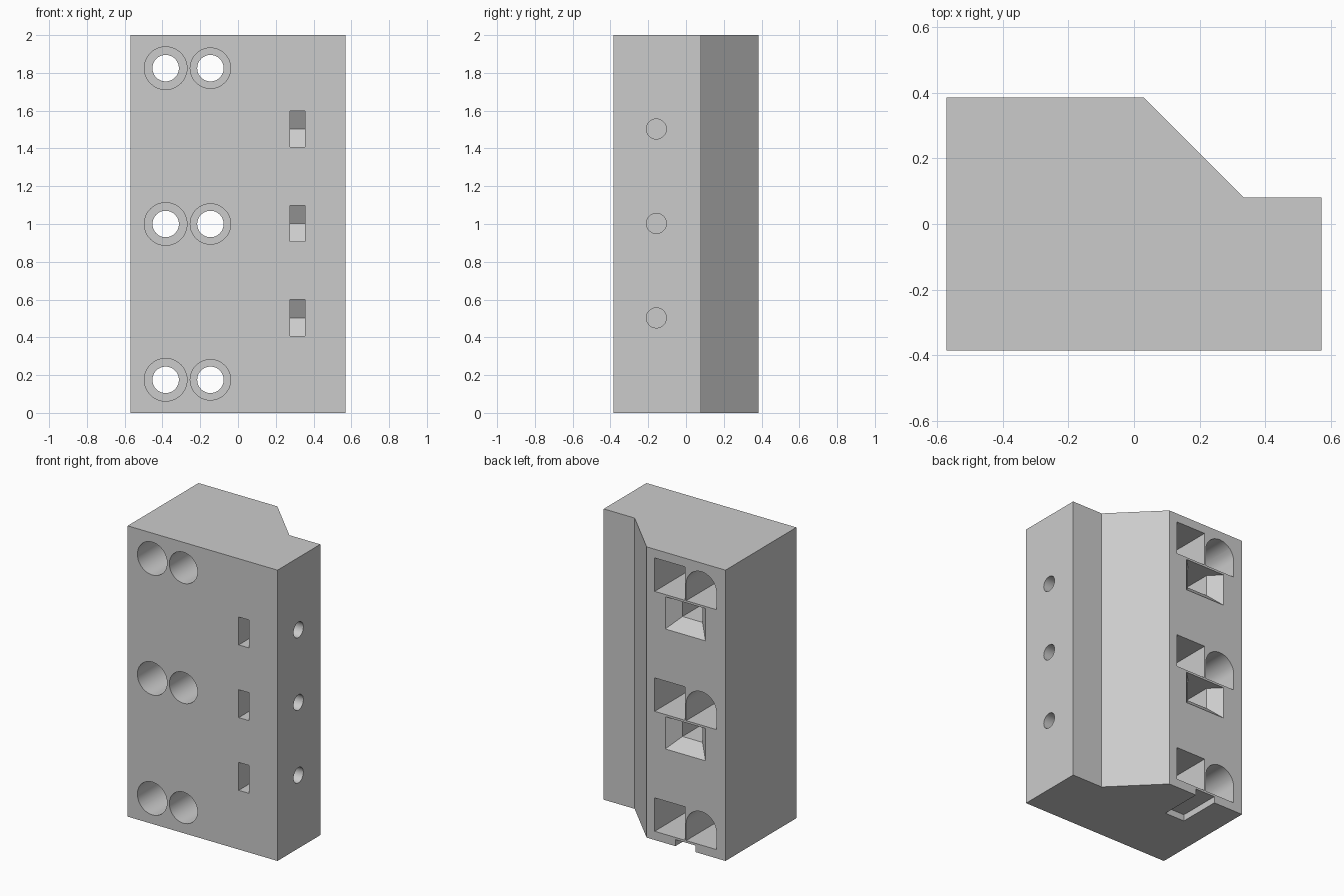
import bpy
import bmesh
from math import cos, sin, pi, radians
from mathutils import Vector

if "Cube" in bpy.data.objects:
    bpy.data.objects.remove(bpy.data.objects["Cube"])

grey = bpy.data.materials.new("plain_grey")
grey.use_nodes = True
colour = (0.6, 0.6, 0.6, 1)
grey.diffuse_color = colour
grey.node_tree.nodes["Principled BSDF"].inputs["Base Color"].default_value = colour

# Maps (u, v, depth) onto x, y, z for each extrusion axis
AXES = {
    "x": lambda u, v, d: Vector((d, u, v)),
    "y": lambda u, v, d: Vector((u, d, v)),
    "z": lambda u, v, d: Vector((u, v, d)),
}


def loft(name, axis, start, end, profile, end_profile=None):
    """Solid between a profile at depth start and one at depth end."""
    bm = bmesh.new()
    place = AXES[axis]
    a = [bm.verts.new(place(u, v, start)) for u, v in profile]
    b = [bm.verts.new(place(u, v, end)) for u, v in end_profile or profile]
    bm.faces.new(a)
    bm.faces.new(b[::-1])
    for i in range(len(a)):
        j = (i + 1) % len(a)
        bm.faces.new((a[i], b[i], b[j], a[j]))
    bmesh.ops.recalc_face_normals(bm, faces=bm.faces)
    mesh = bpy.data.meshes.new(name)
    bm.to_mesh(mesh)
    bm.free()
    obj = bpy.data.objects.new(name, mesh)
    bpy.context.collection.objects.link(obj)
    mesh.materials.append(grey)
    return obj


def arc(u, v, r, start=0, sweep=2 * pi, steps=48):
    return [(u + r * cos(start + sweep * i / steps), v + r * sin(start + sweep * i / steps))
            for i in range(steps)]


def rect(u0, u1, v0, v1):
    return [(u0, v0), (u1, v0), (u1, v1), (u0, v1)]


def cut(*args):
    """Subtract a lofted solid from the block."""
    cutter = loft("cutter", *args)
    mod = block.modifiers.new("cut", "BOOLEAN")
    mod.operation = "DIFFERENCE"
    mod.solver = "EXACT"
    mod.object = cutter
    bpy.ops.object.modifier_apply(modifier=mod.name)
    bpy.data.objects.remove(cutter)


# Block with a sloped shoulder at the back
FRONT, BACK, SIDE = -0.385, 0.385, 0.57
block = loft("mounting_block", "z", 0, 2, [
    (-SIDE, FRONT), (SIDE, FRONT), (SIDE, 0.08),
    (0.335, 0.08), (0.03, BACK), (-SIDE, BACK)])
bpy.context.view_layer.objects.active = block
block.select_set(True)

# Bolt pairs: counterbore in front, nut pocket behind, hole right through
ARCH_X, SQUARE_X, HALF = -0.386, -0.146, 0.115
for z in (0.175, 1.0, 1.825):
    for x, r in ((-0.383, 0.113), (-0.146, 0.107)):
        cut("y", FRONT - 0.1, BACK + 0.1, arc(x, z, 0.07))
        cut("y", FRONT - 0.1, FRONT + 0.3, arc(x, z, r))
    low = z - HALF
    cut("y", BACK - 0.36, BACK + 0.1,
        rect(SQUARE_X - HALF, SQUARE_X + HALF, low, z + HALF))
    arch = arc(ARCH_X, z, HALF, 0, pi, 24)
    cut("y", BACK - 0.36, BACK + 0.1,
        arch + [(ARCH_X - HALF, z), (ARCH_X - HALF, low), (ARCH_X + HALF, low)])

    # Slot under each pair, flared at the back where it clears the base
    left, right, top = -0.341, -0.189, z - 0.13
    base = top - 0.145
    cut("y", BACK - 0.3, BACK + 0.1, rect(left, right, base, top))
    if base > 0:
        flare, past = 0.077, 0.02
        wide = flare + past
        cut("y", BACK - flare, BACK + past, rect(left, right, base, top),
            rect(left - wide, right + wide, base - wide, top))

# Side screw holes, each crossing a pointed nut slot from the front
SCREW_Y, SLOT_HALF = -0.157, 0.096
hex_r = SLOT_HALF / cos(pi / 6)
for z in (0.503, 1.003, 1.503):
    cut("x", 0.1, SIDE + 0.1, arc(SCREW_Y, z, 0.053))
    cut("x", 0.275, 0.355, [
        (FRONT - 0.1, z - SLOT_HALF), (SCREW_Y + hex_r / 2, z - SLOT_HALF),
        (SCREW_Y + hex_r, z), (SCREW_Y + hex_r / 2, z + SLOT_HALF),
        (FRONT - 0.1, z + SLOT_HALF)])

bpy.ops.object.shade_smooth_by_angle(angle=radians(30))
